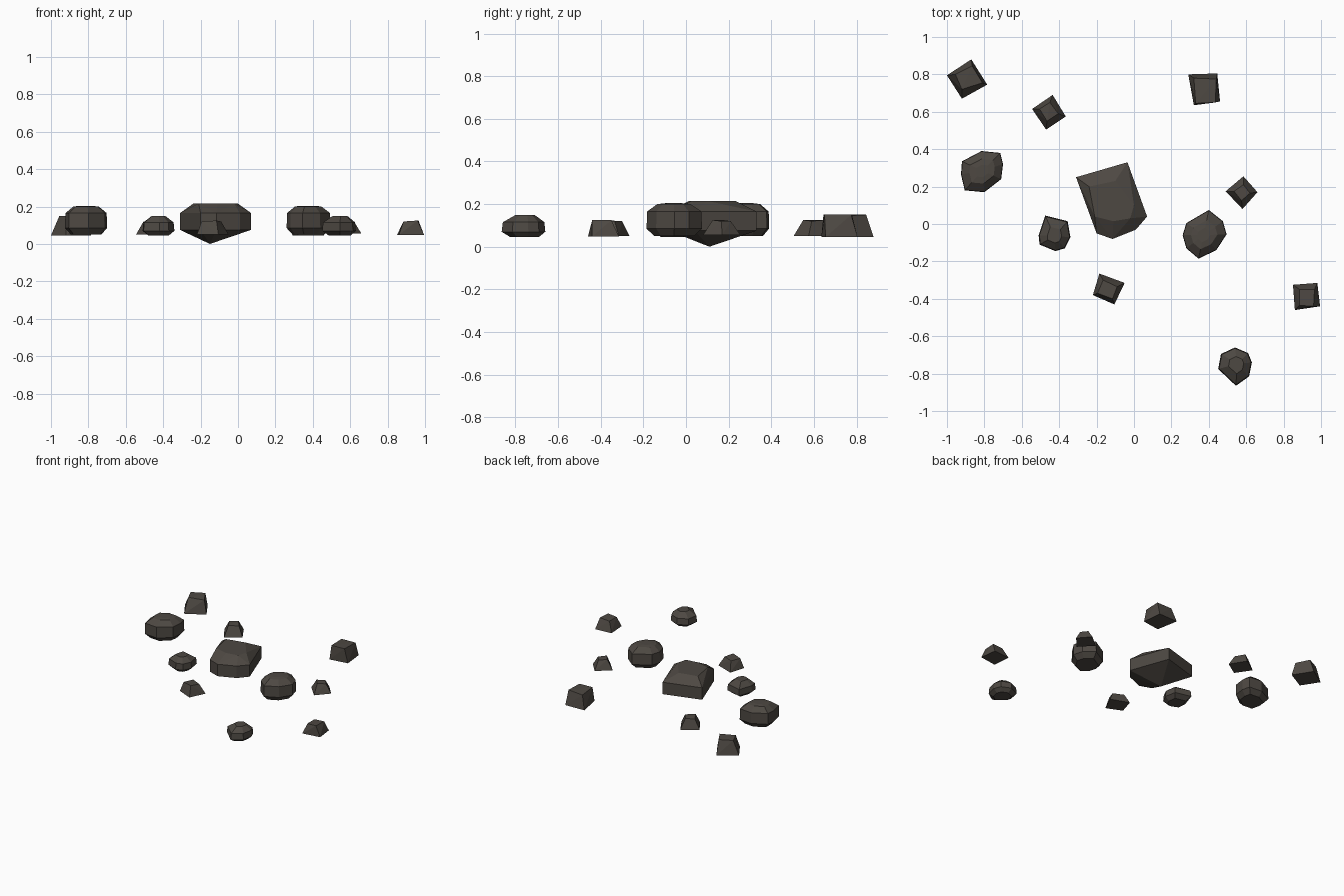
import bpy, bmesh, math

if "Cube" in bpy.data.objects:
    bpy.data.objects.remove(bpy.data.objects["Cube"])

stone = bpy.data.materials.new("dark_brown_stone")
stone.diffuse_color = (0.075, 0.065, 0.055, 1)
stone.use_nodes = True
stone.node_tree.nodes["Principled BSDF"].inputs["Base Color"].default_value = stone.diffuse_color


def hull(name, points):
    """Flat-faced convex stone around a cloud of points."""
    bm = bmesh.new()
    for p in points:
        bm.verts.new(p)
    res = bmesh.ops.convex_hull(bm, input=bm.verts[:])
    inner = [v for v in res["geom_interior"] if isinstance(v, bmesh.types.BMVert)]
    bmesh.ops.delete(bm, geom=inner, context='VERTS')
    bmesh.ops.dissolve_limit(bm, angle_limit=math.radians(3), verts=bm.verts[:], edges=bm.edges[:])
    bmesh.ops.recalc_face_normals(bm, faces=bm.faces[:])
    me = bpy.data.meshes.new(name)
    bm.to_mesh(me)
    bm.free()
    me.materials.append(stone)
    bpy.context.collection.objects.link(bpy.data.objects.new(name, me))


def chip(name, base, top, z0, z1):
    """Small four-sided tapered stone; z1 may slope corner by corner."""
    hull(name, [(x, y, z0) for x, y in base] + [(x, y, z) for (x, y), z in zip(top, z1)])


def boulder(name, outline, levels):
    """Rounded stone: the plan outline scaled at each (height, scale)."""
    cx = sum(p[0] for p in outline) / len(outline)
    cy = sum(p[1] for p in outline) / len(outline)
    hull(name, [(cx + (x - cx) * s, cy + (y - cy) * s, z)
                for z, s in levels for x, y in outline])


# Small square chips
chip("chip_back_left", [(-1, .795), (-.87, .88), (-.785, .745), (-.92, .67)],
     [(-.955, .8), (-.865, .845), (-.81, .755), (-.92, .72)], .045, [.15, .15, .145, .15])
chip("chip_back", [(-.545, .615), (-.435, .69), (-.365, .575), (-.47, .505)],
     [(-.505, .615), (-.45, .65), (-.405, .59), (-.465, .55)], .05, [.12, .125, .12, .125])
chip("chip_back_right", [(.29, .8), (.445, .805), (.46, .655), (.32, .635)],
     [(.32, .78), (.44, .775), (.435, .65), (.33, .645)], .045, [.145, .15, .15, .15])
chip("chip_right", [(.49, .175), (.585, .255), (.66, .17), (.58, .08)],
     [(.535, .175), (.585, .21), (.62, .165), (.575, .125)], .055, [.125, .12, .12, .125])
chip("chip_front", [(-.185, -.265), (-.05, -.315), (-.105, -.43), (-.22, -.38)],
     [(-.165, -.3), (-.09, -.335), (-.115, -.4), (-.195, -.37)], .05, [.12, .12, .125, .12])
chip("chip_far_right", [(.85, -.325), (.98, -.315), (.995, -.44), (.86, -.46)],
     [(.885, -.35), (.965, -.35), (.96, -.44), (.885, -.435)], .048, [.12, .125, .125, .12])

# Medium boulders
medium = [(.05, .72), (.085, 1), (.165, .98), (.2, .6), (.204, .3)]
boulder("boulder_left", [(-.92, .335), (-.815, .39), (-.715, .38), (-.7, .32),
                         (-.71, .24), (-.8, .17), (-.905, .18), (-.925, .265)], medium)
boulder("boulder_right", [(.26, -.06), (.28, .005), (.4, .075), (.475, .015),
                          (.495, -.055), (.44, -.14), (.345, -.185), (.28, -.13)], medium)

# Small boulders
small = [(.045, .65), (.07, 1), (.115, .95), (.148, .45)]
boulder("small_boulder_centre", [(-.475, .045), (-.355, .015), (-.34, -.07), (-.37, -.13),
                                 (-.42, -.145), (-.505, -.11), (-.51, -.06)], small)
boulder("small_boulder_front", [(.45, -.775), (.465, -.695), (.54, -.66), (.61, -.69),
                                (.63, -.74), (.615, -.815), (.545, -.865)], small)

# Big central rock: straight belt, bevelled slanting top, blunt point below
belt = [(-.31, .25), (-.035, .33), (.07, .04), (.01, -.03), (-.115, -.08), (-.2, -.05)]
crown = [(-.24, .2), (-.1, .23), (0, .1), (-.02, .03), (-.11, .015), (-.21, .04)]
hull("central_rock", [(x, y, .075) for x, y in belt] + [(x, y, .165) for x, y in belt]
     + [(x, y, .215) for x, y in crown] + [(-.15, .11, 0)])
